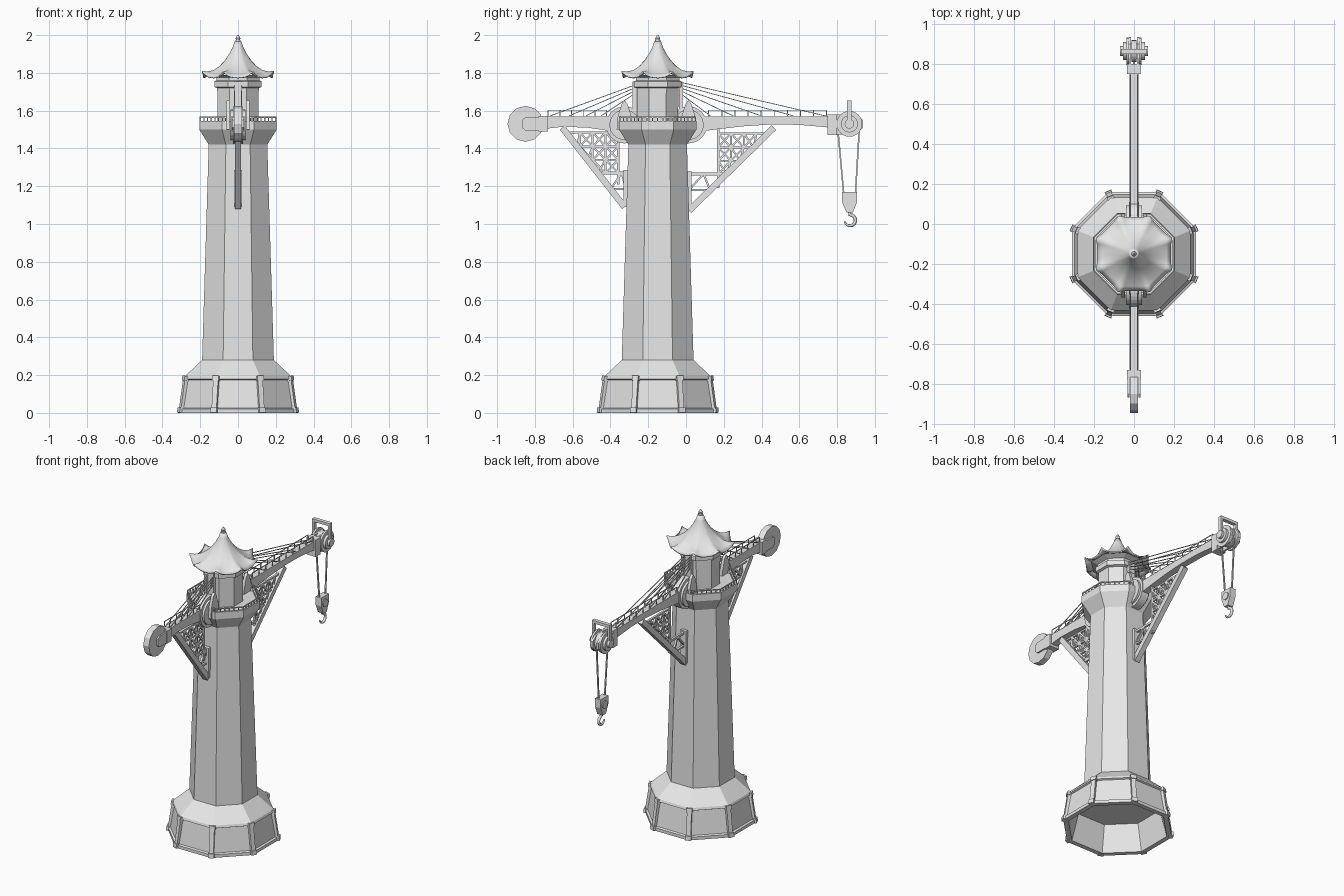
import bpy, bmesh
from math import sin, cos, pi, radians
from mathutils import Vector, Matrix

if "Cube" in bpy.data.objects:
    bpy.data.objects.remove(bpy.data.objects["Cube"])

stone = bpy.data.materials.new("plain grey")
stone.use_nodes = True
grey = (0.8, 0.8, 0.8, 1)
stone.diffuse_color = grey
stone.node_tree.nodes["Principled BSDF"].inputs["Base Color"].default_value = grey

AXIS = -0.15   # y position of the tower axis
STEP = pi / 4


def finish(bm, name, smooth=False):
    bmesh.ops.recalc_face_normals(bm, faces=bm.faces[:])
    me = bpy.data.meshes.new(name)
    bm.to_mesh(me)
    bm.free()
    for p in me.polygons:
        p.use_smooth = smooth
    me.materials.append(stone)
    ob = bpy.data.objects.new(name, me)
    bpy.context.collection.objects.link(ob)
    return ob


def bar(bm, p, q, w, h=None, hint=(1, 0, 0)):
    """Square bar from p to q; w is measured along the hint direction."""
    p, q = Vector(p), Vector(q)
    z = (q - p).normalized()
    hint = Vector(hint)
    if abs(z.dot(hint)) > 0.9:
        hint = Vector((0, 1, 0))
    y = z.cross(hint).normalized()
    x = y.cross(z)
    m = Matrix((x * w, y * (h or w), q - p)).transposed().to_4x4()
    m.translation = (p + q) / 2
    bmesh.ops.create_cube(bm, size=1, matrix=m)


def box(bm, x, y, z):
    bar(bm, (sum(x) / 2, sum(y) / 2, z[0]), (sum(x) / 2, sum(y) / 2, z[1]), x[1] - x[0], y[1] - y[0])


def corner(k, apothem, z):
    r = apothem / cos(STEP / 2)
    a = (k + 0.5) * STEP
    return Vector((r * cos(a), AXIS + r * sin(a), z))


def octagon(bm, profile):
    """Eight-sided body through (apothem, height) pairs, capped at both ends."""
    rings = [[bm.verts.new(corner(k, a, z)) for k in range(8)] for a, z in profile]
    for r, s in zip(rings, rings[1:]):
        for k in range(8):
            bm.faces.new((r[k - 1], r[k], s[k], s[k - 1]))
    bm.faces.new(rings[0])
    bm.faces.new(rings[-1])


def plate(bm, outline, x0, x1):
    """Side-on outline of (y, z) pairs, thickened along x."""
    f = bm.faces.new([bm.verts.new((x0, y, z)) for y, z in outline])
    ext = bmesh.ops.extrude_face_region(bm, geom=[f])["geom"]
    bmesh.ops.translate(bm, vec=(x1 - x0, 0, 0), verts=[v for v in ext if isinstance(v, bmesh.types.BMVert)])


def disc(bm, y, z, r, half, n=24, x=0, r2=None):
    m = Matrix.Translation((x, y, z)) @ Matrix.Rotation(pi / 2, 4, 'Y')
    bmesh.ops.create_cone(bm, cap_ends=True, segments=n, radius1=r, radius2=r2 or r, depth=2 * half, matrix=m)


# Tower base, hollow underneath, and the tapering shaft
bm = bmesh.new()
octagon(bm, [(0.24, 0.17), (0.28, 0), (0.31, 0), (0.31, 0.02), (0.298, 0.025), (0.275, 0.175),
             (0.285, 0.18), (0.28, 0.195), (0.19, 0.28), (0.155, 1.42), (0.205, 1.5),
             (0.205, 1.545), (0.19, 1.545), (0.19, 1.53)])
finish(bm, "tower")

# Corner ribs and feet around the base
bm = bmesh.new()
for k in range(8):
    out = corner(k, 1, 0) - Vector((0, AXIS, 0))
    bar(bm, corner(k, 0.3, 0), corner(k, 0.274, 0.19), 0.022, 0.028, out)
    bar(bm, corner(k, 0.302, 0), corner(k, 0.3, 0.028), 0.03, 0.036, out)
    bar(bm, corner(k, 0.279, 0.17), corner(k, 0.276, 0.195), 0.026, 0.036, out)
finish(bm, "base_ribs")

# Platform railing, open where the arms pass through
bm = bmesh.new()
for k in range(8):
    p, q = corner(k, 0.2, 1.565), corner(k + 1, 0.2, 1.565)
    for s, e in ([(0, 0.2), (0.8, 1)] if k in (1, 5) else [(0, 1)]):
        a, b = p.lerp(q, s), p.lerp(q, e)
        bar(bm, a, b, 0.006)
        n = 2 if e - s < 1 else 6
        for i in range(n + 1):
            t = a.lerp(b, i / n)
            bar(bm, t - Vector((0, 0, 0.03)), t, 0.006)
finish(bm, "platform_railing")

# Cabin with cornice
bm = bmesh.new()
octagon(bm, [(0.108, 1.52), (0.11, 1.72), (0.125, 1.725), (0.125, 1.755), (0.115, 1.76), (0.115, 1.775), (0.15, 1.79)])
finish(bm, "cabin")

# Flared roof with lifted corner tips
bm = bmesh.new()
SEG = 64
rings = []
for r, z in [(0.014, 1.965), (0.024, 1.935), (0.042, 1.9), (0.066, 1.865), (0.095, 1.833), (0.13, 1.805), (0.16, 1.787), (0.183, 1.775)]:
    t = r / 0.183
    ring = []
    for i in range(SEG):
        a = 2 * pi * i / SEG
        tip = abs(cos(4 * (a - STEP / 2) / 1)) if cos(8 * (a - STEP / 2)) > 0 else 0
        off = ((a % STEP) - STEP / 2)
        near = max(0, 1 - abs(off) / (STEP / 2))
        octa = cos(STEP / 2) / cos(abs(off) - STEP / 2)
        rr = r * (1 + t * (octa / cos(STEP / 2) - 1)) + 0.008 * near ** 4 * t ** 6
        ring.append(bm.verts.new((rr * cos(a), AXIS + rr * sin(a), z + 0.032 * near ** 3 * t ** 5)))
    rings.append(ring)
for r, s in zip(rings, rings[1:]):
    for i in range(SEG):
        bm.faces.new((r[i - 1], r[i], s[i], s[i - 1]))
roof = finish(bm, "roof", True)
mod = roof.modifiers.new("thickness", 'SOLIDIFY')
mod.thickness, mod.offset = 0.008, 0

# Finial
bm = bmesh.new()
for r0, r1, z0, z1 in [(0.02, 0.016, 1.95, 1.965), (0.014, 0.014, 1.965, 1.975), (0.01, 0.014, 1.975, 1.985), (0.012, 0.004, 1.985, 2.0)]:
    bmesh.ops.create_cone(bm, cap_ends=True, segments=12, radius1=r0, radius2=r1, depth=z1 - z0,
                          matrix=Matrix.Translation((0, AXIS, (z0 + z1) / 2)))
finish(bm, "finial")

# Long and short arms
bm = bmesh.new()
plate(bm, [(-0.05, 1.568), (0.77, 1.568), (0.77, 1.51), (0.6, 1.525), (0.45, 1.527), (0.3, 1.517), (0.15, 1.5), (-0.05, 1.47)], -0.022, 0.022)
finish(bm, "long_arm")
bm = bmesh.new()
plate(bm, [(-0.25, 1.568), (-0.78, 1.568), (-0.78, 1.5), (-0.65, 1.515), (-0.52, 1.51), (-0.25, 1.47)], -0.022, 0.022)
finish(bm, "short_arm")

# Round arm mounts with pointed cheek plates
for name, y in [("front_mount", -0.325), ("back_mount", 0.013)]:
    bm = bmesh.new()
    disc(bm, y, 1.525, 0.098, 0.026, 32)
    disc(bm, y, 1.525, 0.08, 0.04, 32)
    for s in (-1, 1):
        plate(bm, [(y - 0.042, 1.5), (y + 0.042, 1.5), (y + 0.036, 1.57), (y + 0.016, 1.635), (y, 1.655),
                   (y - 0.016, 1.635), (y - 0.036, 1.57)], s * 0.044, s * 0.062)
    finish(bm, name)


# Diagonal brace with lattice, for either arm
def brace(name, a, b, column, wall, rows):
    bm = bmesh.new()
    side = 1 if b[0] > a[0] else -1
    slope = (b[0] - a[0]) / (b[1] - a[1])
    edge = lambda z: a[0] + (z - a[1]) * slope
    link = lambda y0, z0, y1, z1, w=0.01: bar(bm, (0, y0, z0), (0, y1, z1), 0.014, w)
    bar(bm, (0, *a), (0, *b), 0.034, 0.034)
    box(bm, (-0.02, 0.02), (wall - 0.012, wall + 0.012), (a[1], rows[0] + 0.015))
    link(column, a[1] + 0.12, column, rows[-1] + 0.03, 0.014)
    link(wall, rows[0], edge(rows[0]), rows[0], 0.014)
    for z0, z1 in zip(rows, rows[1:]):
        link(column, z1, edge(z1), z1)
        y = column
        while (edge(z1) - y) * side > 0.02:
            n = y + side * 0.068
            clip = lambda v, z: v if (edge(z) - v) * side > 0 else edge(z)
            link(clip(y, z0), z0, clip(n, z1), z1)
            link(clip(y, z1), z1, clip(n, z0), z0)
            link(clip(n, z0), z0, clip(n, z1), z1)
            y = n
    # Small lattice beside the wall
    low = rows[0] - 0.085
    link(wall, low, edge(low), low)
    link(wall, low, (wall + column) / 2, rows[0])
    link((wall + column) / 2, rows[0], edge(low), low)
    finish(bm, name)


brace("back_brace", (0.015, 1.07), (0.465, 1.51), 0.17, 0.016, [1.265, 1.335, 1.405, 1.48])
brace("front_brace", (-0.325, 1.09), (-0.655, 1.51), -0.358, -0.32, [1.27, 1.34, 1.41, 1.485])

# Arm railings and stay wires
bm = bmesh.new()
for y0, y1, n in [(-0.73, -0.42, 5), (0.12, 0.745, 9)]:
    for x in (-0.018, 0.018):
        bar(bm, (x, y0, 1.602), (x, y1, 1.602), 0.004)
        for i in range(n + 1):
            y = y0 + (y1 - y0) * i / n
            bar(bm, (x, y, 1.565), (x, y, 1.602), 0.005)
finish(bm, "arm_railings")
bm = bmesh.new()
for start, ends in [(-0.272, (-0.45, -0.53, -0.62, -0.72)), (-0.028, (0.13, 0.25, 0.4, 0.57, 0.74))]:
    for i, y in enumerate(ends):
        for s in (-1, 1):
            bar(bm, (s * 0.02, start, 1.69 + 0.015 * i), (s * 0.016, y, 1.572), 0.004)
    box(bm, (-0.022, 0.022), (start - 0.01, start + 0.01), (1.57, 1.755))
finish(bm, "stay_wires")

# Counterweight disc in its fork
bm = bmesh.new()
disc(bm, -0.85, 1.53, 0.095, 0.02, 12)
finish(bm, "counterweight")
bm = bmesh.new()
box(bm, (-0.034, 0.034), (-0.78, -0.73), (1.49, 1.572))
for s in (-1, 1):
    plate(bm, [(-0.75, 1.565), (-0.85, 1.565), (-0.868, 1.55), (-0.868, 1.51), (-0.85, 1.495), (-0.75, 1.495)], s * 0.022, s * 0.032)
finish(bm, "counterweight_fork")

# Arm head: cheeks, pulley and hoop
bm = bmesh.new()
box(bm, (-0.034, 0.034), (0.75, 0.8), (1.47, 1.58))
for s in (-1, 1):
    plate(bm, [(0.79, 1.58), (0.9, 1.58), (0.937, 1.55), (0.937, 1.51), (0.9, 1.475), (0.79, 1.475)], s * 0.014, s * 0.026)
finish(bm, "arm_head")
bm = bmesh.new()
disc(bm, 0.865, 1.53, 0.055, 0.013)
for s in (-1, 1):
    disc(bm, 0.865, 1.53, 0.068, 0.006, x=s * 0.032)
    disc(bm, 0.865, 1.53, 0.045, 0.009, x=s * 0.045)
    disc(bm, 0.865, 1.53, 0.025, 0.01, x=s * 0.06)
finish(bm, "pulley")
bm = bmesh.new()
for s in (-1, 1):
    box(bm, tuple(sorted((s * 0.05, s * 0.064))), (0.852, 0.876), (1.51, 1.655))
box(bm, (-0.05, 0.05), (0.852, 0.876), (1.637, 1.655))
finish(bm, "head_hoop")

# Hoist ropes, block and hook
bm = bmesh.new()
for y0, y1 in [(0.803, 0.835), (0.918, 0.897)]:
    bar(bm, (0, y0, 1.51), (0, y1, 1.16), 0.008)
finish(bm, "hoist_ropes")
bm = bmesh.new()
plate(bm, [(0.827, 1.17), (0.905, 1.17), (0.905, 1.115), (0.883, 1.06), (0.85, 1.06), (0.827, 1.115)], -0.02, 0.02)
disc(bm, 0.866, 1.125, 0.025, 0.026, 16)
finish(bm, "hoist_block")

cu = bpy.data.curves.new("hook", 'CURVE')
cu.dimensions = '3D'
cu.bevel_depth, cu.bevel_resolution, cu.use_fill_caps = 0.009, 2, True
path = [(0.866, 1.07)] + [(0.868 + 0.029 * cos(radians(a)), 1.02 + 0.029 * sin(radians(a))) for a in range(90, -196, -26)]
sp = cu.splines.new('POLY')
sp.points.add(len(path) - 1)
for i, (pt, (y, z)) in enumerate(zip(sp.points, path)):
    pt.co = (0, y, z, 1)
    pt.radius = 1 if i < 8 else 1 - 0.14 * (i - 7)
cu.materials.append(stone)
hook = bpy.data.objects.new("hook", cu)
bpy.context.collection.objects.link(hook)
bpy.context.view_layer.objects.active = hook
hook.select_set(True)
bpy.ops.object.convert(target='MESH')
